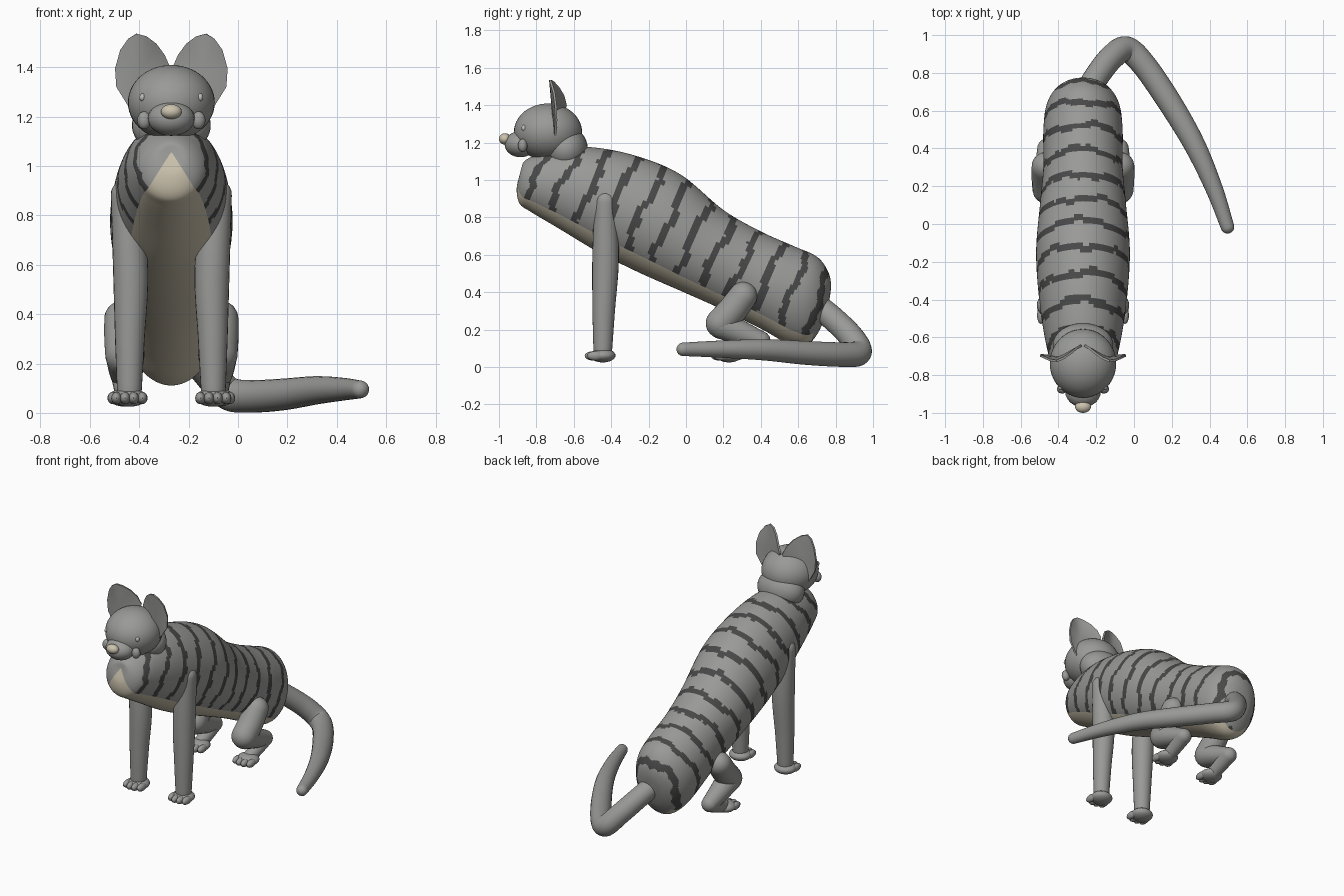
import bpy, bmesh, math
from mathutils import Vector, Matrix

if "Cube" in bpy.data.objects:
    bpy.data.objects.remove(bpy.data.objects["Cube"])

CX = -0.27  # the cat's mirror plane


def material(name, col):
    m = bpy.data.materials.new(name)
    m.diffuse_color = (*col, 1)
    m.use_nodes = True
    m.node_tree.nodes["Principled BSDF"].inputs["Base Color"].default_value = m.diffuse_color
    return m


GREY = material("grey fur", (0.32, 0.32, 0.312))
DARK = material("dark stripe", (0.065, 0.065, 0.065))
CREAM = material("cream", (0.60, 0.545, 0.42))
PALE = material("pale eye", (0.52, 0.51, 0.48))


def finish(name, bm, mats):
    bmesh.ops.recalc_face_normals(bm, faces=bm.faces)
    me = bpy.data.meshes.new(name)
    bm.to_mesh(me)
    bm.free()
    for m in mats:
        me.materials.append(m)
    me.shade_smooth()
    me.set_sharp_from_angle(angle=math.radians(40))
    ob = bpy.data.objects.new(name, me)
    bpy.context.collection.objects.link(ob)
    return ob


def catmull(pts, steps):
    """Smooth curve through tuples of any length."""
    pts = [Vector(p) for p in pts]
    out = []
    for i in range(len(pts) - 1):
        b, c = pts[i], pts[i + 1]
        a = pts[i - 1] if i else b * 2 - c
        d = pts[i + 2] if i + 2 < len(pts) else c * 2 - b
        for k in range(steps):
            t = k / steps
            out.append(0.5 * (2 * b + (c - a) * t + (2 * a - 5 * b + 4 * c - d) * t * t
                              + (3 * b - a - 3 * c + d) * t ** 3))
    return out + [pts[-1]]


def loft(bm, rings, rule=None):
    vs = [[bm.verts.new(p) for p in r] for r in rings]
    n = len(rings[0])
    for i in range(len(vs) - 1):
        for j in range(n):
            k = (j + 1) % n
            f = bm.faces.new((vs[i][j], vs[i][k], vs[i + 1][k], vs[i + 1][j]))
            if rule:
                f.material_index = rule(i, j)
    bm.faces.new(vs[0])
    bm.faces.new(vs[-1])


def tube(name, pts, steps=8, n=24):
    """Round-ended tube through (x, y, z, radius) points."""
    path = catmull(pts, steps)
    c = [Vector(p[:3]) for p in path]
    tan = [(c[min(i + 1, len(c) - 1)] - c[max(i - 1, 0)]).normalized() for i in range(len(c))]
    caps = [math.radians(a) for a in (88, 70, 52, 35, 17)]
    st = [(c[0] - tan[0] * path[0][3] * math.sin(a), path[0][3] * math.cos(a), tan[0]) for a in caps]
    st += [(c[i], path[i][3], tan[i]) for i in range(len(c))]
    st += [(c[-1] + tan[-1] * path[-1][3] * math.sin(a), path[-1][3] * math.cos(a), tan[-1])
           for a in reversed(caps)]
    side = tan[0].orthogonal().normalized()
    rings = []
    for p, r, t in st:
        side = (side - t * side.dot(t)).normalized()
        up = t.cross(side)
        rings.append([p + r * (math.cos(2 * math.pi * j / n) * side + math.sin(2 * math.pi * j / n) * up)
                      for j in range(n)])
    bm = bmesh.new()
    loft(bm, rings)
    return finish(name, bm, [GREY])


def ball(name, loc, rad, mat=GREY, seg=24):
    bm = bmesh.new()
    bmesh.ops.create_uvsphere(bm, u_segments=seg, v_segments=seg * 2 // 3, radius=1,
                              matrix=Matrix.Translation(loc) @ Matrix.Diagonal((*rad, 1)))
    return finish(name, bm, [mat])


# Body: rings as (top y, top z, bottom y, bottom z, half width)
SECTIONS = [
    (-.88, 1.06, -.88, 1.055, .002), (-.865, 1.10, -.905, .96, .07), (-.80, 1.135, -.89, .875, .13),
    (-.68, 1.17, -.83, .83, .165), (-.50, 1.175, -.67, .735, .205), (-.27, 1.13, -.47, .615, .235),
    (-.03, 1.03, -.25, .505, .248), (.20, .84, 0, .395, .228), (.40, .725, .20, .305, .21),
    (.58, .645, .40, .205, .21), (.70, .59, .54, .13, .195), (.76, .51, .64, .115, .15),
    (.775, .43, .71, .19, .085), (.76, .32, .76, .318, .002)]
STEPS, N = 14, 96
sect = catmull(SECTIONS, STEPS)
rings, along = [], []
prev = None
for yt, zt, yb, zb, w in sect:
    c = Vector((CX, (yt + yb) / 2, (zt + zb) / 2))
    h = Vector((0, (yt - yb) / 2, (zt - zb) / 2))
    along.append(0 if prev is None else along[-1] + (c - prev).length)
    prev = c
    rings.append([c - h * math.cos(2 * math.pi * j / N) + Vector((max(w, .001) * math.sin(2 * math.pi * j / N), 0, 0))
                  for j in range(N)])


def body_colour(i, j):
    phi = 2 * math.pi * (j + .5) / N          # 0 is the belly line
    phi = phi - 2 * math.pi if phi > math.pi else phi
    if abs(phi) < math.radians(45.5) and i < 11.3 * STEPS:
        return 2
    s = (along[i] + along[i + 1]) / 2
    # stripes bow backwards along the spine, most strongly at the shoulders
    s -= (.04 - .022 * s) * max(0, -math.cos(phi))
    k = round((s - .105) / .152)
    wob = .012 * math.sin(4 * phi + 2.1 * k) + .005 * math.sin(13 * phi + 1.3 * k)
    return 1 if k >= 0 and abs(s - .105 - .152 * k + wob) < .02 else 0


bm = bmesh.new()
loft(bm, rings, body_colour)
finish("body", bm, [GREY, DARK, CREAM])

# Neck, head, muzzle, nose
ball("neck", (CX, -.64, 1.165), (.16, .115, .122), seg=32)
ball("head", (CX, -.738, 1.257), (.176, .182, .152), seg=40)
ball("muzzle", (CX, -.885, 1.192), (.095, .085, .07))
ball("nose", (CX, -.968, 1.22), (.042, .032, .03), CREAM)

# Ear outline as (offset from middle, y, z), starting with the middle of the cupped blade
EAR = [(.13, -.718, 1.38), (.005, -.648, 1.40), (.027, -.66, 1.45), (.06, -.687, 1.495), (.10, -.715, 1.525),
       (.14, -.732, 1.535), (.175, -.726, 1.515), (.207, -.712, 1.47), (.228, -.702, 1.395),
       (.223, -.70, 1.32), (.17, -.705, 1.235), (.06, -.685, 1.25)]

for s, side in ((-1, "right"), (1, "left")):
    # Ears
    bm = bmesh.new()
    v = [bm.verts.new((CX + s * x, y, z)) for x, y, z in EAR]
    for i in range(1, len(v)):
        bm.faces.new((v[0], v[i], v[i % (len(v) - 1) + 1]))
    bmesh.ops.recalc_face_normals(bm, faces=bm.faces)
    bmesh.ops.solidify(bm, geom=bm.faces[:], thickness=.012)
    finish(side + "_ear", bm, [GREY])

    # Eyes and whisker pads
    ball(side + "_eye", (CX + s * .117, -.866, 1.278), (.012, .014, .016), PALE, 16)
    ball(side + "_cheek", (CX + s * .11, -.873, 1.185), (.028, .025, .036))

    # Legs
    tube(side + "_front_leg", [(CX + s * .185, -.43, .885, .06), (CX + s * .165, -.43, .58, .071),
                               (CX + s * .168, -.44, .3, .06), (CX + s * .17, -.445, .09, .05)])
    tube(side + "_thigh", [(CX + s * .196, .305, .38, .076), (CX + s * .193, .245, .30, .079),
                           (CX + s * .188, .185, .235, .08)])
    tube(side + "_shin", [(CX + s * .188, .19, .228, .078), (CX + s * .19, .30, .18, .065),
                          (CX + s * .19, .40, .14, .052)])
    tube(side + "_hind_foot", [(CX + s * .19, .40, .14, .052), (CX + s * .187, .32, .10, .046),
                               (CX + s * .185, .25, .07, .042)])

    # Paws with four toes
    for part, px, py in (("front", .17, -.445), ("hind", .185, .23)):
        x0 = CX + s * px
        ball(f"{side}_{part}_paw", (x0, py, .062), (.072, .068, .037))
        for t in range(4):
            d = (t - 1.5) * .035
            ball(f"{side}_{part}_toe_{t + 1}", (x0 + d, py - .058 + abs(d) * .35, .06), (.021, .045, .025), seg=16)

# Tail curling round to the left
tube("tail", [(CX, .66, .36, .065), (-.195, .785, .26, .066), (-.115, .885, .16, .067), (-.04, .925, .08, .068),
              (.05, .845, .067, .066), (.185, .65, .075, .064), (.32, .42, .092, .057),
              (.425, .185, .096, .046), (.495, -.015, .095, .036)], steps=10)
